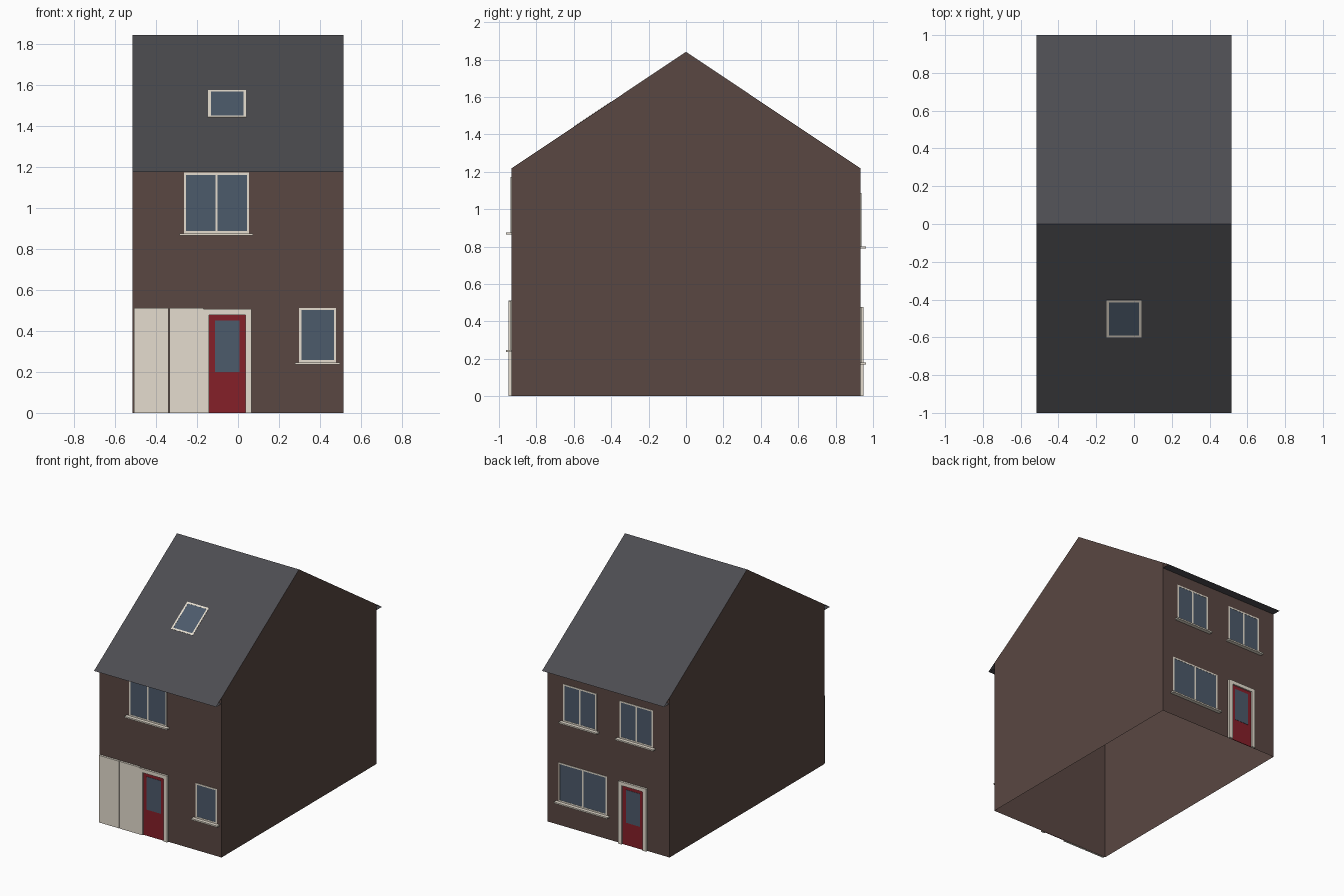
import bpy, bmesh, math
from mathutils import Matrix

if "Cube" in bpy.data.objects:
    bpy.data.objects.remove(bpy.data.objects["Cube"])

W, D = 0.515, 0.934          # half width, wall half depth
RIDGE, EAVE = 1.841, 1.173   # roof heights at y = 0 and y = +-1
SLOPE = RIDGE - EAVE


def material(name, rgb):
    m = bpy.data.materials.new(name)
    m.diffuse_color = (*rgb, 1)
    m.use_nodes = True
    m.node_tree.nodes["Principled BSDF"].inputs["Base Color"].default_value = m.diffuse_color
    return m


BRICK = material("brick", (0.100, 0.063, 0.054))
SLATE = material("slate", (0.073, 0.072, 0.081))
CREAM = material("cream", (0.78, 0.72, 0.62))
RED = material("red", (0.235, 0.014, 0.022))
GLASS = material("glass", (0.073, 0.103, 0.145))


def finish(name, bm, mat):
    bmesh.ops.recalc_face_normals(bm, faces=bm.faces)
    me = bpy.data.meshes.new(name)
    bm.to_mesh(me)
    bm.free()
    me.materials.append(mat)
    ob = bpy.data.objects.new(name, me)
    bpy.context.collection.objects.link(ob)
    return ob


def boxes(name, spans, mat):
    """One object from boxes given as (x0, x1, y0, y1, z0, z1)."""
    bm = bmesh.new()
    for x0, x1, y0, y1, z0, z1 in spans:
        mtx = Matrix.Translation(((x0 + x1) / 2, (y0 + y1) / 2, (z0 + z1) / 2)) \
            @ Matrix.Diagonal((x1 - x0, abs(y1 - y0), z1 - z0, 1))
        bmesh.ops.create_cube(bm, size=1, matrix=mtx)
    return finish(name, bm, mat)


def sheet(name, profile, mat):
    """Open strip: a (y, z) profile stretched across the house width."""
    bm = bmesh.new()
    rows = [[bm.verts.new((x, y, z)) for x in (-W, W)] for y, z in profile]
    for a, b in zip(rows, rows[1:]):
        bm.faces.new((a[0], a[1], b[1], b[0]))
    return finish(name, bm, mat)


def ring(x0, x1, z0, z1, ya, yb, t):
    return [(x0, x0 + t, ya, yb, z0, z1), (x1 - t, x1, ya, yb, z0, z1),
            (x0 + t, x1 - t, ya, yb, z0, z0 + t), (x0 + t, x1 - t, ya, yb, z1 - t, z1)]


def window(name, side, x0, x1, z0, z1, double=True):
    ya, yb = side * (D + 0.0003), side * (D + 0.003)
    t = 0.011
    frame = ring(x0, x1, z0, z1, ya, yb, t)
    if double:
        c = (x0 + x1) / 2
        frame.append((c - t / 2, c + t / 2, ya, yb, z0 + t, z1 - t))
    boxes(name + "_frame", frame, CREAM)
    boxes(name + "_glass", [(x0 + t, x1 - t, ya, side * (D + 0.0015), z0 + t, z1 - t)], GLASS)
    boxes(name + "_sill", [(x0 - 0.02, x1 + 0.02, ya, side * (D + 0.029), z0 - 0.011, z0)], CREAM)


def door(name, side, c, top):
    ya, yb = side * (D + 0.0003), side * (D + 0.016)
    o, i, t = 0.118, 0.089, 0.028
    boxes(name + "_surround", [(c - o, c - i, ya, yb, 0, top), (c + i, c + o, ya, yb, 0, top),
                               (c - i, c + i, ya, yb, top - t, top)], CREAM)
    boxes(name + "_panel", [(c - i, c + i, ya, side * (D + 0.005), 0, top - t)], RED)
    boxes(name + "_glass", [(c - 0.06, c + 0.06, side * (D + 0.005), side * (D + 0.007),
                             top - 0.306, top - 0.055)], GLASS)


# walls: gabled shell, open at the bottom and under the roof
bm = bmesh.new()
wall_top = RIDGE - SLOPE * D
profile = [(-D, 0), (D, 0), (D, wall_top), (0, RIDGE), (-D, wall_top)]
L = [bm.verts.new((-W, y, z)) for y, z in profile]
R = [bm.verts.new((W, y, z)) for y, z in profile]
bm.faces.new(L)
bm.faces.new(R)
for a, b in ((1, 2), (4, 0)):
    bm.faces.new((L[a], L[b], R[b], R[a]))
finish("walls", bm, BRICK)

# roof: folded sheet with flat soffits back to the walls
sheet("roof", [(-D, EAVE), (-1, EAVE), (0, RIDGE), (1, EAVE), (D, EAVE)], SLATE)

# skylight: built flat, then laid on the front slope
half = 0.0985 * math.hypot(1, SLOPE)
lay = Matrix.Translation((-0.053, -0.502, RIDGE - SLOPE * 0.502)) \
    @ Matrix.Rotation(math.atan(SLOPE) - math.pi / 2, 4, 'X')
sky = [boxes("skylight_frame", ring(-0.092, 0.092, -half, half, -0.002, -0.0003, 0.013), CREAM),
       boxes("skylight_glass", [(-0.079, 0.079, -0.0012, -0.0003, -half + 0.013, half - 0.013)],
             GLASS)]
for ob in sky:
    ob.data.transform(lay)

# front
window("front_upper_window", -1, -0.264, 0.054, 0.875, 1.171)
window("front_small_window", -1, 0.298, 0.478, 0.246, 0.512, double=False)
door("front_door", -1, -0.052, 0.506)
boxes("garage_panels", [(-0.508, -0.339, -D - 0.016, -D - 0.0003, 0, 0.512),
                        (-0.335, -0.168, -D - 0.016, -D - 0.0003, 0, 0.512)], CREAM)

# back
window("back_upper_window_left", 1, 0.099, 0.38, 0.80, 1.085)
window("back_upper_window_right", 1, -0.376, -0.095, 0.80, 1.085)
window("back_lower_window", 1, 0.011, 0.421, 0.18, 0.477)
door("back_door", 1, -0.211, 0.477)
